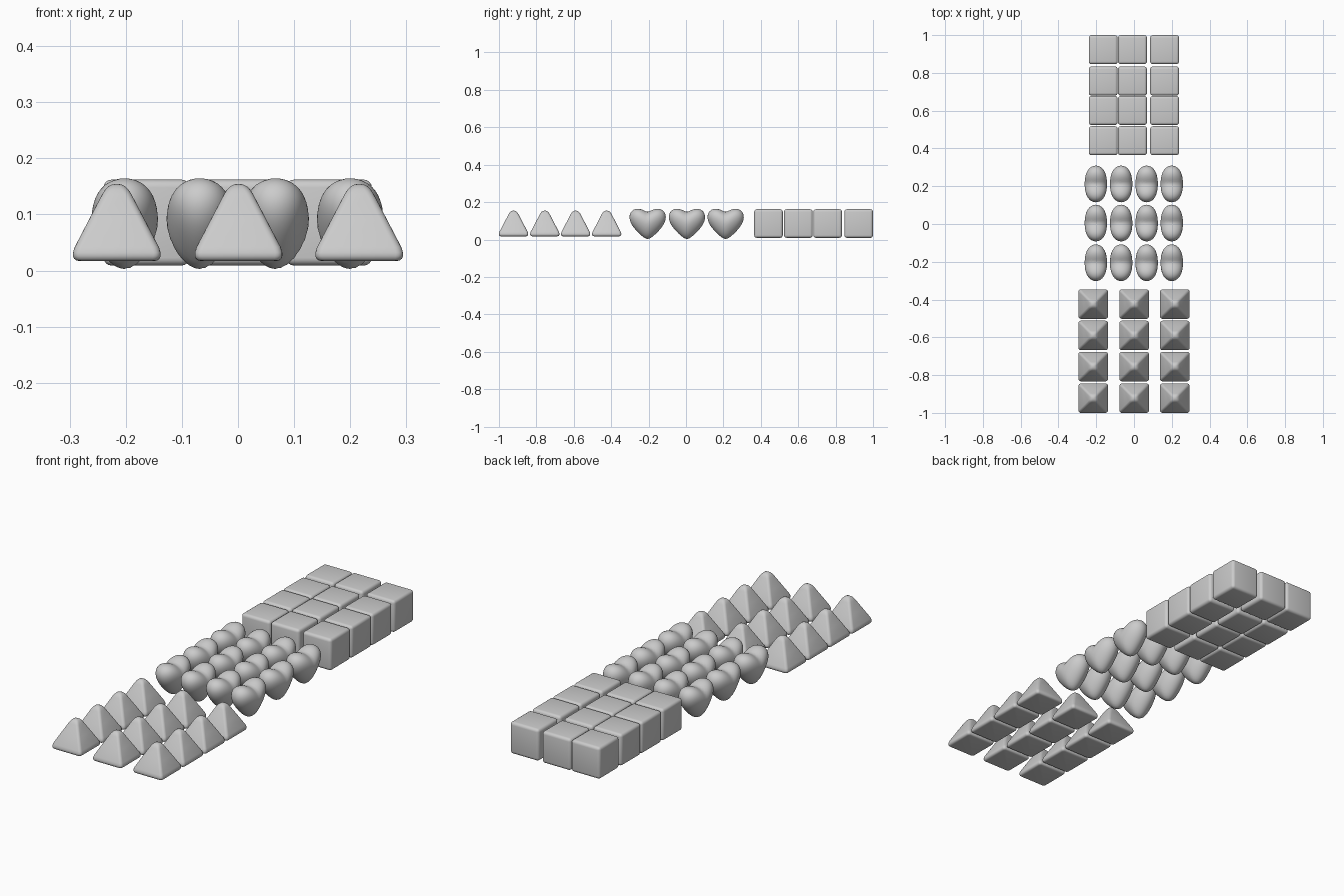
import bpy, bmesh, math

if "Cube" in bpy.data.objects:
    bpy.data.objects.remove(bpy.data.objects["Cube"])


def smooth_mesh(name, bm):
    bmesh.ops.recalc_face_normals(bm, faces=bm.faces)
    for f in bm.faces:
        f.smooth = True
    me = bpy.data.meshes.new(name)
    bm.to_mesh(me)
    bm.free()
    return me


def grid(name, me, xs, ys, z=0.0):
    for j, y in enumerate(ys):
        for i, x in enumerate(xs):
            ob = bpy.data.objects.new(f"{name}_{j + 1}_{i + 1}", me)
            ob.location = (x, y, z)
            bpy.context.collection.objects.link(ob)


# rounded cube
def cube_mesh():
    bm = bmesh.new()
    bmesh.ops.create_cube(bm, size=0.153)
    bmesh.ops.bevel(bm, geom=bm.edges[:], offset=0.014, segments=4,
                    profile=0.5, affect='EDGES')
    return smooth_mesh("rounded_cube", bm)


# puffy heart: sphere bent upward away from its middle plane
def heart_mesh():
    bm = bmesh.new()
    bmesh.ops.create_icosphere(bm, subdivisions=4, radius=1)
    for v in bm.verts:
        p, u, w = v.co
        e = 0.10 if w > 0 else 0.10 - 0.10 * w
        a = math.sqrt(u * u + e * e) - e
        lift = 0.046 * (1.65 * a - 0.65 * a * a)
        v.co = (p * 0.058 * (1 + 0.22 * w) * (1 + 0.15 * u * u),
                u * 0.097,
                0.0755 + 0.0725 * w + lift)
    return smooth_mesh("heart", bm)


# rounded pyramid: stacked rounded squares (half width, height, corner radius)
def pyramid_mesh():
    profile = [(0.066, 0.017, 0.008), (0.072, 0.018, 0.010), (0.076, 0.021, 0.012),
               (0.078, 0.026, 0.013), (0.078, 0.032, 0.013), (0.075, 0.042, 0.013),
               (0.050, 0.090, 0.012), (0.026, 0.136, 0.012), (0.021, 0.144, 0.012),
               (0.015, 0.150, 0.010), (0.008, 0.1535, 0.007)]
    n = 5
    bm = bmesh.new()
    rings = []
    for h, z, r in profile:
        ring = []
        for q in range(4):
            cx = (h - r) * (1 if q in (0, 3) else -1)
            cy = (h - r) * (1 if q < 2 else -1)
            for k in range(n):
                t = math.pi / 2 * (q + k / (n - 1))
                ring.append(bm.verts.new((cx + r * math.cos(t), cy + r * math.sin(t), z)))
        rings.append(ring)
    m = 4 * n
    for a, b in zip(rings, rings[1:]):
        for i in range(m):
            bm.faces.new((a[i], a[(i + 1) % m], b[(i + 1) % m], b[i]))
    bm.faces.new(rings[0][::-1])
    tip = bm.verts.new((0, 0, 0.1545))
    for i in range(m):
        bm.faces.new((rings[-1][i], rings[-1][(i + 1) % m], tip))
    return smooth_mesh("pyramid", bm)


grid("cube", cube_mesh(), (-0.163, -0.008, 0.162), (0.441, 0.601, 0.757, 0.923), 0.0855)
grid("heart", heart_mesh(), (-0.202, -0.068, 0.067, 0.200), (-0.205, 0.005, 0.212))
grid("pyramid", pyramid_mesh(), (-0.216, 0.001, 0.216), (-0.922, -0.755, -0.590, -0.424))
